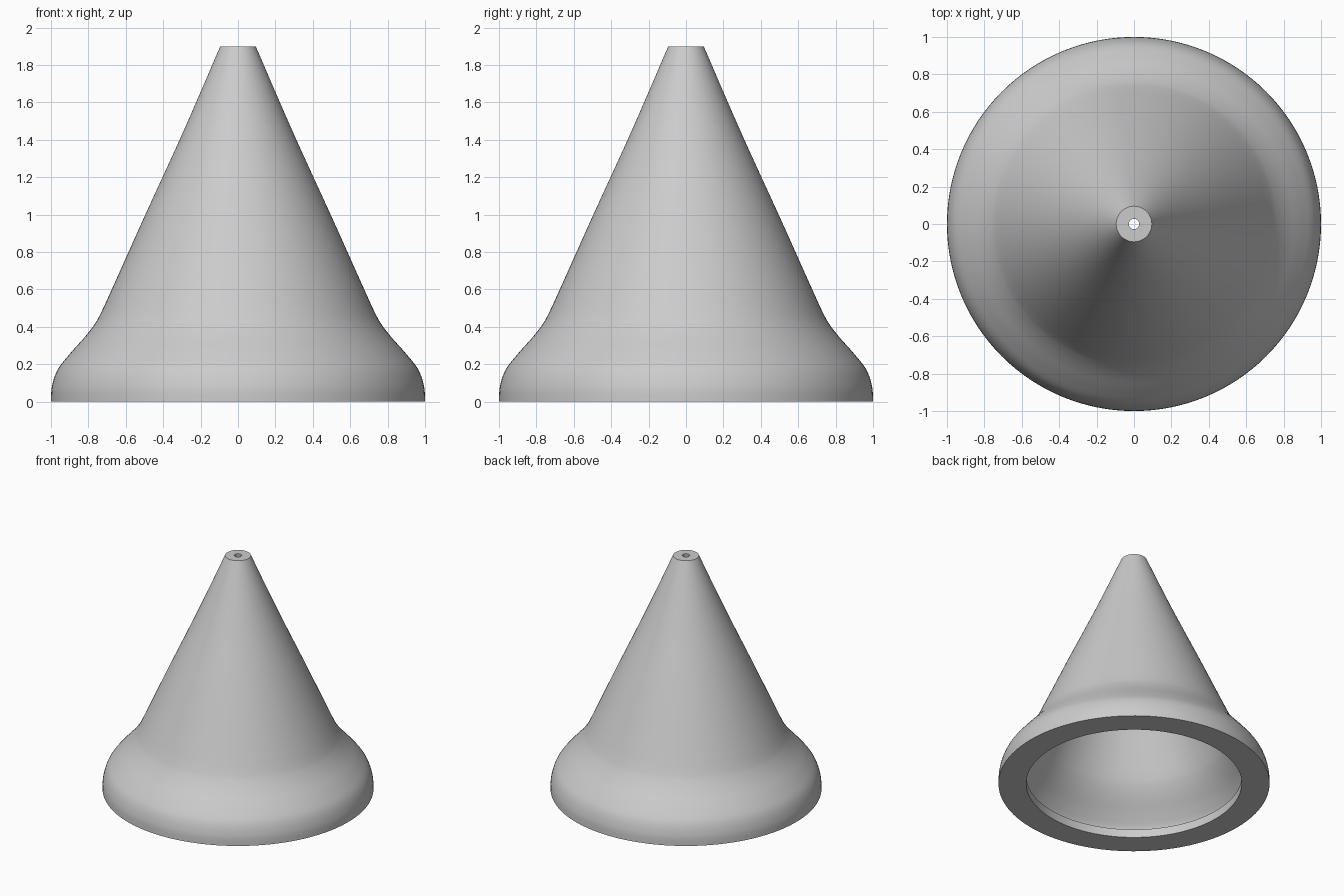
import bpy, math

cube = bpy.data.objects.get("Cube")
if cube:
    bpy.data.objects.remove(cube, do_unlink=True)

SEGMENTS = 128
WALL = 0.067      # shell thickness
BORE = 0.028      # hole radius at the tip
LIP = 0.795       # radius of the opening underneath

grey = bpy.data.materials.new("light grey")
grey.use_nodes = True
colour = (0.6, 0.6, 0.6, 1)
grey.diffuse_color = colour
grey.node_tree.nodes["Principled BSDF"].inputs["Base Color"].default_value = colour


def smooth_curve(points, steps=6):
    """Catmull-Rom curve through (radius, height) points."""
    out = []
    for i in range(len(points) - 1):
        a, b, c, d = (points[max(0, min(k, len(points) - 1))] for k in range(i - 1, i + 3))
        for s in range(steps):
            t = s / steps
            out.append(tuple(
                0.5 * (2 * q + (r - p) * t + (2 * p - 5 * q + 4 * r - e) * t ** 2
                       + (3 * q - p - 3 * r + e) * t ** 3)
                for p, q, r, e in zip(a, b, c, d)))
    return out + [points[-1]]


def inset_curve(curve, distance):
    """Shift a rising curve towards the axis, along its normals."""
    out = []
    for i, (r, z) in enumerate(curve):
        (r0, z0), (r1, z1) = curve[max(i - 1, 0)], curve[min(i + 1, len(curve) - 1)]
        length = math.hypot(r1 - r0, z1 - z0)
        out.append((r - distance * (z1 - z0) / length, z + distance * (r1 - r0) / length))
    return out


def revolve(name, profile):
    """Closed (radius, height) loop turned around z."""
    n = len(profile)
    verts = []
    for k in range(SEGMENTS):
        a = 2 * math.pi * k / SEGMENTS
        verts += [(r * math.cos(a), r * math.sin(a), z) for r, z in profile]
    faces = []
    for k in range(SEGMENTS):
        this, after = k * n, (k + 1) % SEGMENTS * n
        for i in range(n):
            j = (i + 1) % n
            faces.append((this + i, after + i, after + j, this + j))
    mesh = bpy.data.meshes.new(name)
    mesh.from_pydata(verts, [], faces)
    mesh.materials.append(grey)
    obj = bpy.data.objects.new(name, mesh)
    bpy.context.collection.objects.link(obj)
    bpy.ops.object.select_all(action="DESELECT")
    obj.select_set(True)
    bpy.context.view_layer.objects.active = obj
    bpy.ops.object.shade_smooth_by_angle(angle=math.radians(30))


# Outer wall: rounded flared foot running into a tapering cone
outer = smooth_curve([(1, 0), (0.995, 0.08), (0.965, 0.17), (0.9, 0.255), (0.82, 0.345),
                      (0.77, 0.41), (0.735, 0.47), (0.675, 0.6), (0.5, 0.99),
                      (0.29, 1.45), (0.095, 1.9)])

# Inner wall: even shell thickness, from the bore down to the floor ring
inner = [(r, z) for r, z in inset_curve(outer, WALL) if z > WALL + 0.01 and r > BORE + 0.02]
inner.reverse()

# Floor ring: flat rim turned inwards under the hollow
ring = [(inner[-1][0], WALL), (LIP, WALL), (LIP, 0)]

revolve("bell_cone", outer + [(BORE, 1.9), (BORE, 1.88)] + inner + ring)
